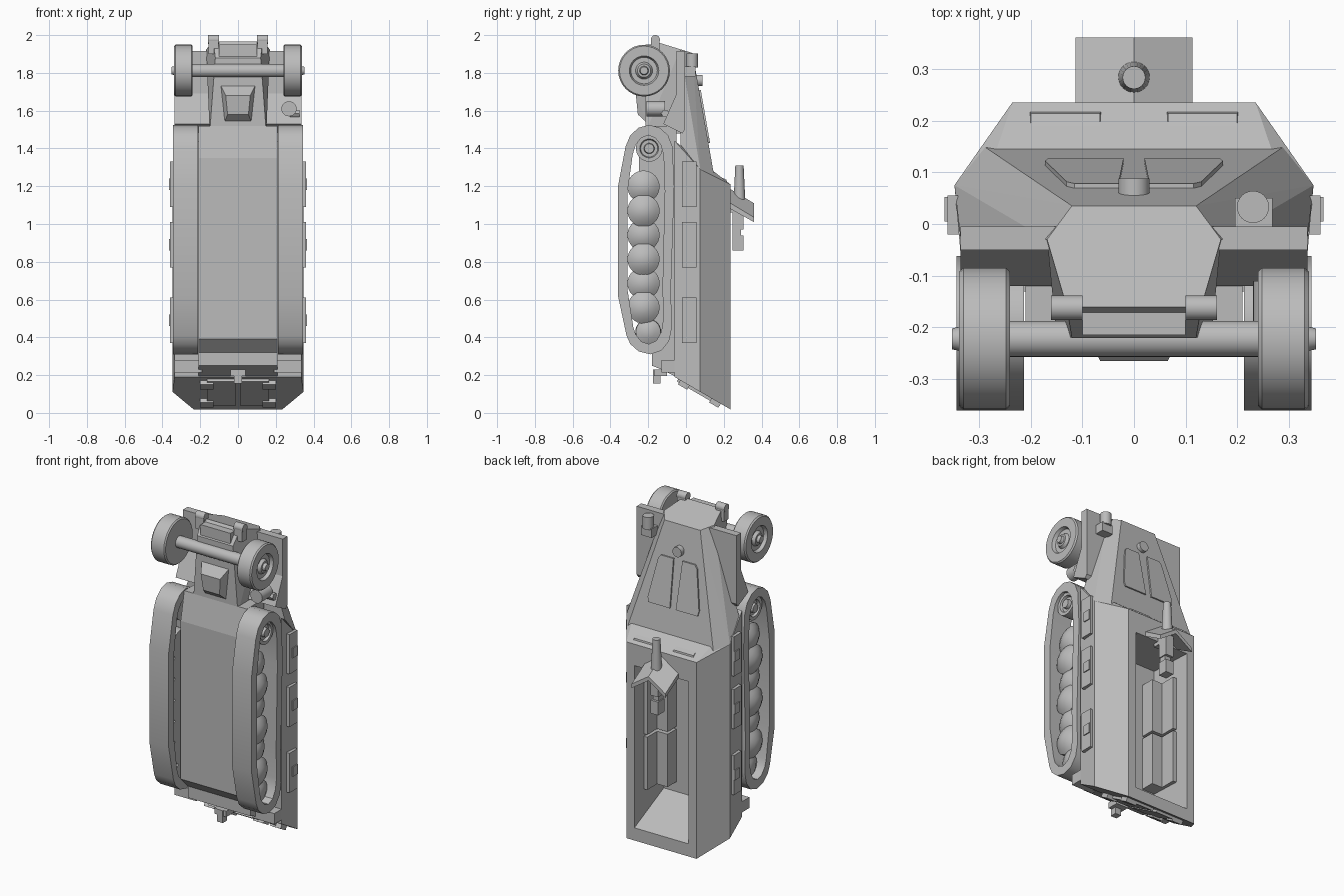
import bpy, bmesh, math
from mathutils import Matrix, Vector

cube = bpy.data.objects.get("Cube")
if cube:
    bpy.data.objects.remove(cube, do_unlink=True)

grey = bpy.data.materials.new("plain_grey")
grey.use_nodes = True
colour = (0.5, 0.5, 0.5, 1)
grey.diffuse_color = colour
grey.node_tree.nodes["Principled BSDF"].inputs["Base Color"].default_value = colour


def finish(name, bm, smooth=False):
    bmesh.ops.recalc_face_normals(bm, faces=bm.faces)
    mesh = bpy.data.meshes.new(name)
    bm.to_mesh(mesh)
    bm.free()
    mesh.materials.append(grey)
    ob = bpy.data.objects.new(name, mesh)
    bpy.context.collection.objects.link(ob)
    if smooth:
        bpy.ops.object.select_all(action='DESELECT')
        ob.select_set(True)
        bpy.context.view_layer.objects.active = ob
        bpy.ops.object.shade_smooth_by_angle(angle=math.radians(35))
    return ob


def solid(name, points, mirror=False):
    """Convex solid around points, optionally mirrored in x."""
    bm = bmesh.new()
    for x, y, z in points:
        bm.verts.new((x, y, z))
        if mirror:
            bm.verts.new((-x, y, z))
    res = bmesh.ops.convex_hull(bm, input=bm.verts)
    loose = [v for v in bm.verts if not v.link_faces]
    bmesh.ops.delete(bm, geom=loose, context='VERTS')
    bmesh.ops.dissolve_limit(bm, angle_limit=0.02, verts=bm.verts, edges=bm.edges)
    return finish(name, bm)


def box(name, x, y, z, tilt=0):
    size = Vector((x[1] - x[0], y[1] - y[0], z[1] - z[0]))
    mid = Vector((sum(x), sum(y), sum(z))) / 2
    bm = bmesh.new()
    bmesh.ops.create_cube(bm, size=1, matrix=Matrix.Translation(mid)
                          @ Matrix.Rotation(tilt, 4, 'X') @ Matrix.Diagonal((*size, 1)))
    return finish(name, bm)


def prism(name, x0, x1, profile):
    """Side profile of (y, z) extruded across x."""
    bm = bmesh.new()
    face = bm.faces.new([bm.verts.new((x0, y, z)) for y, z in profile])
    ext = bmesh.ops.extrude_face_region(bm, geom=[face])["geom"]
    bmesh.ops.translate(bm, vec=(x1 - x0, 0, 0),
                        verts=[v for v in ext if isinstance(v, bmesh.types.BMVert)])
    return finish(name, bm)


def rod(name, centre, r1, length, axis, r2=None, sides=24):
    turn = {'X': Matrix.Rotation(math.pi / 2, 4, 'Y'),
            'Y': Matrix.Rotation(-math.pi / 2, 4, 'X'), 'Z': Matrix()}[axis]
    bm = bmesh.new()
    bmesh.ops.create_cone(bm, cap_ends=True, segments=sides, radius1=r1,
                          radius2=r1 if r2 is None else r2, depth=length,
                          matrix=Matrix.Translation(centre) @ turn)
    return finish(name, bm, True)


def lathe(name, side, y, z, profile, sides=32):
    """Profile of (x, radius) turned around a cross axle."""
    bm = bmesh.new()
    verts = [bm.verts.new((side * x, y + r, z)) for x, r in profile]
    edges = [bm.edges.new(pair) for pair in zip(verts, verts[1:])]
    bmesh.ops.spin(bm, geom=verts + edges, cent=(0, y, z), axis=(1, 0, 0),
                   angle=math.tau, steps=sides)
    bmesh.ops.remove_doubles(bm, verts=bm.verts, dist=0.0005)
    return finish(name, bm, True)


# Armoured hull with sloped rear, cut open for the crew compartment
def rear(y):
    return 0.155 - 0.58 * y


section = [(0.235, 0.235), (0.347, 0.075), (0.335, -0.06)]
hull = solid("armoured_hull", [(x, y, rear(y)) for x, y in section]
             + [(0.235, 0.235, 1.21), (0.29, 0.15, 1.25), (0.347, 0.075, 1.29),
                (0.335, -0.06, 1.44)], True)
cutter = solid("compartment_cutter", [(0.185, 0.3, 0.06), (0.185, 0.3, 1.08),
                                      (0.17, -0.03, 0.24), (0.17, -0.03, 1.08)], True)
cutter.hide_render = True
cutter.hide_set(True)
cut = hull.modifiers.new("compartment", 'BOOLEAN')
cut.operation = 'DIFFERENCE'
cut.object = cutter
cut.solver = 'EXACT'

# Belly between the tracks
prism("belly", -0.21, 0.21, [(-0.05, 0.19), (-0.13, 0.23), (-0.18, 0.25), (-0.18, 0.32),
                             (-0.25, 0.39), (-0.25, 1.35), (-0.215, 1.52), (-0.05, 1.52)])

# Tapering hood and lower nose
solid("hood", [(0.29, 0.15, 1.25), (0.347, 0.075, 1.29), (0.335, -0.03, 1.42),
               (0.12, 0.035, 1.905), (0.168, -0.03, 1.925)], True)
solid("nose", [(0.12, 0.035, 1.905), (0.168, -0.03, 1.925), (0.13, -0.16, 1.965),
               (0.12, -0.22, 1.88), (0.15, -0.03, 1.48), (0.15, -0.215, 1.48)], True)
solid("gearbox_housing", [(0.1, -0.2, 1.75), (0.075, -0.2, 1.53),
                          (0.065, -0.265, 1.68), (0.055, -0.255, 1.58)], True)

# Hood details
rod("filler_cap", (0, 0.07, 1.76), 0.03, 0.035, 'Y')
box("front_plate", (-0.1, 0.1), (-0.215, -0.17), (1.87, 1.95))
for s in (-1, 1):
    corners = [(0.02, 1.43), (0.165, 1.43), (0.172, 1.46), (0.13, 1.69), (0.115, 1.71), (0.03, 1.71)]
    slope = -0.115 / 0.655
    solid("hood_hatch", [(s * x, 0.15 + slope * (z - 1.25) + h, z)
                         for x, z in corners for h in (-0.01, 0.009)])
    solid("vision_flap", [(s * x, y, 1.32 - 0.47 * y + h) for x, y, h in
                          [(a, b, -0.01) for a in (0.06, 0.205) for b in (0.163, 0.22)]
                          + [(a, b, 0.015) for a in (0.066, 0.199) for b in (0.17, 0.214)]])
    rod("bumper_roller", (s * 0.13, -0.162, 1.976), 0.024, 0.06, 'X')
    box("bumper_arm", (s * 0.13 - 0.027, s * 0.13 + 0.027), (-0.185, -0.14), (1.9, 1.976))

    # Front fender with bent rear flap
    prism("front_fender", s * 0.13, s * 0.335,
          [(-0.005, 1.915), (-0.05, 1.915), (-0.05, 1.69), (-0.12, 1.53), (-0.02, 1.48), (-0.005, 1.5)])

    # Front wheel with recessed hub
    lathe("front_wheel", s, -0.222, 1.812,
          [(0.24, 0), (0.24, 0.13), (0.247, 0.137), (0.33, 0.137), (0.338, 0.13), (0.338, 0.078),
           (0.318, 0.07), (0.318, 0.045), (0.335, 0.035), (0.335, 0.024),
           (0.352, 0.02), (0.352, 0)])

    # Track loop
    outline = [(-0.36, 1.2), (-0.32, 1.41), (-0.295, 1.47), (-0.25, 1.51), (-0.195, 1.525),
               (-0.14, 1.51), (-0.095, 1.47), (-0.072, 1.41), (-0.062, 1.2), (-0.08, 0.65),
               (-0.075, 0.45), (-0.09, 0.38), (-0.13, 0.33), (-0.19, 0.31), (-0.25, 0.325),
               (-0.295, 0.365), (-0.315, 0.41), (-0.36, 0.62)]
    bm = bmesh.new()
    rings = []
    for x, scale in ((0.213, 0), (0.343, 0), (0.343, 1), (0.213, 1)):
        rings.append([bm.verts.new((s * x, -0.21 + (y + 0.21) * (0.66 if scale else 1),
                                    0.915 + (z - 0.915) * (0.91 if scale else 1)))
                      for y, z in outline])
    n = len(outline)
    for a, b in zip(rings, rings[1:] + rings[:1]):
        for i in range(n):
            j = (i + 1) % n
            bm.faces.new((a[i], a[j], b[j], b[i]))
    finish("track", bm, True)

    # Drive sprocket and overlapping domed road wheels
    lathe("drive_sprocket", s, -0.195, 1.4, [(0.23, 0), (0.23, 0.07), (0.325, 0.07), (0.325, 0.05),
                                             (0.31, 0.045), (0.31, 0.028), (0.33, 0.025), (0.33, 0)])
    for i in range(7):
        out = 0.02 * (i % 2)
        radius = 0.068 if i == 0 else 0.085
        lathe("road_wheel", s, -0.2 if i == 0 else -0.225, 0.43 + 0.128 * i,
              [(0.225, 0), (0.225, radius), (0.275 + out, radius),
               (0.29 + out, 0.065), (0.305 + out, 0.035), (0.312 + out, 0)])

    # Side lockers with handles
    for z in (0.49, 0.89, 1.21):
        x = sorted((s * 0.32, s * 0.36))
        box("side_locker", x, (-0.02, 0.055), (z - 0.12, z + 0.12))
        x = sorted((s * 0.35, s * 0.366))
        box("locker_handle", x, (0.005, 0.052), (z - 0.03, z + 0.03))

    # Rear lamps, doors and hinges
    box("rear_lamp", sorted((s * 0.19, s * 0.335)), (-0.13, -0.05), (0.215, 0.28))
    tilt = -math.atan(0.58)
    box("rear_door", sorted((s * 0.012, s * 0.165)), (-0.06, 0.2), (rear(0.07) - 0.015, rear(0.07) + 0.01), tilt)
    for y in (-0.01, 0.155):
        z = rear(y) - 0.012
        box("door_hinge", sorted((s * 0.13, s * 0.2)), (y - 0.028, y + 0.028), (z - 0.014, z + 0.02), tilt)

    # Crew benches in two lengths with backrests
    for z0, z1 in ((0.3, 0.62), (0.635, 0.96)):
        box("bench_seat", sorted((s * 0.085, s * 0.18)), (-0.04, 0.055), (z0, z1))
        box("bench_back", sorted((s * 0.155, s * 0.186)), (0.04, 0.15), (z0, z1))

    # One half of the swept gun shield
    solid("gun_shield", [(s * x, y, z - drop) for x, drop in ((0, 0), (0.113, 0.075))
                         for y, z in ((0.235, 1.185), (0.36, 1.11), (0.36, 1.085), (0.235, 1.155))])

# Axle, lamp and horn
rod("front_axle", (0, -0.222, 1.812), 0.035, 0.56, 'X')
rod("headlamp", (0.23, 0.033, 1.865), 0.031, 0.075, 'Z')
box("headlamp_mount", (0.195, 0.268), (-0.01, 0.05), (1.78, 1.835))
rod("horn", (0.27, -0.16, 1.61), 0.04, 0.1, 'Y')
rod("marker_lamp", (0.3, -0.11, 1.585), 0.022, 0.05, 'X', sides=6)

# Tow hitch
box("tow_hitch", (-0.04, 0.04), (-0.17, -0.1), (0.195, 0.23))
box("tow_hook", (-0.02, 0.02), (-0.175, -0.135), (0.155, 0.23))

# Mounted gun
rod("gun_barrel", (0, 0.283, 1.205), 0.032, 0.21, 'Z', 0.022)
box("gun_body", (-0.026, 0.026), (0.245, 0.305), (0.97, 1.12))
box("gun_grip", (-0.026, 0.026), (0.245, 0.305), (0.86, 0.94))
box("gun_link", (-0.02, 0.02), (0.245, 0.29), (0.93, 0.98))
box("gun_pedestal", (-0.025, 0.025), (0.2, 0.26), (1.06, 1.13))
